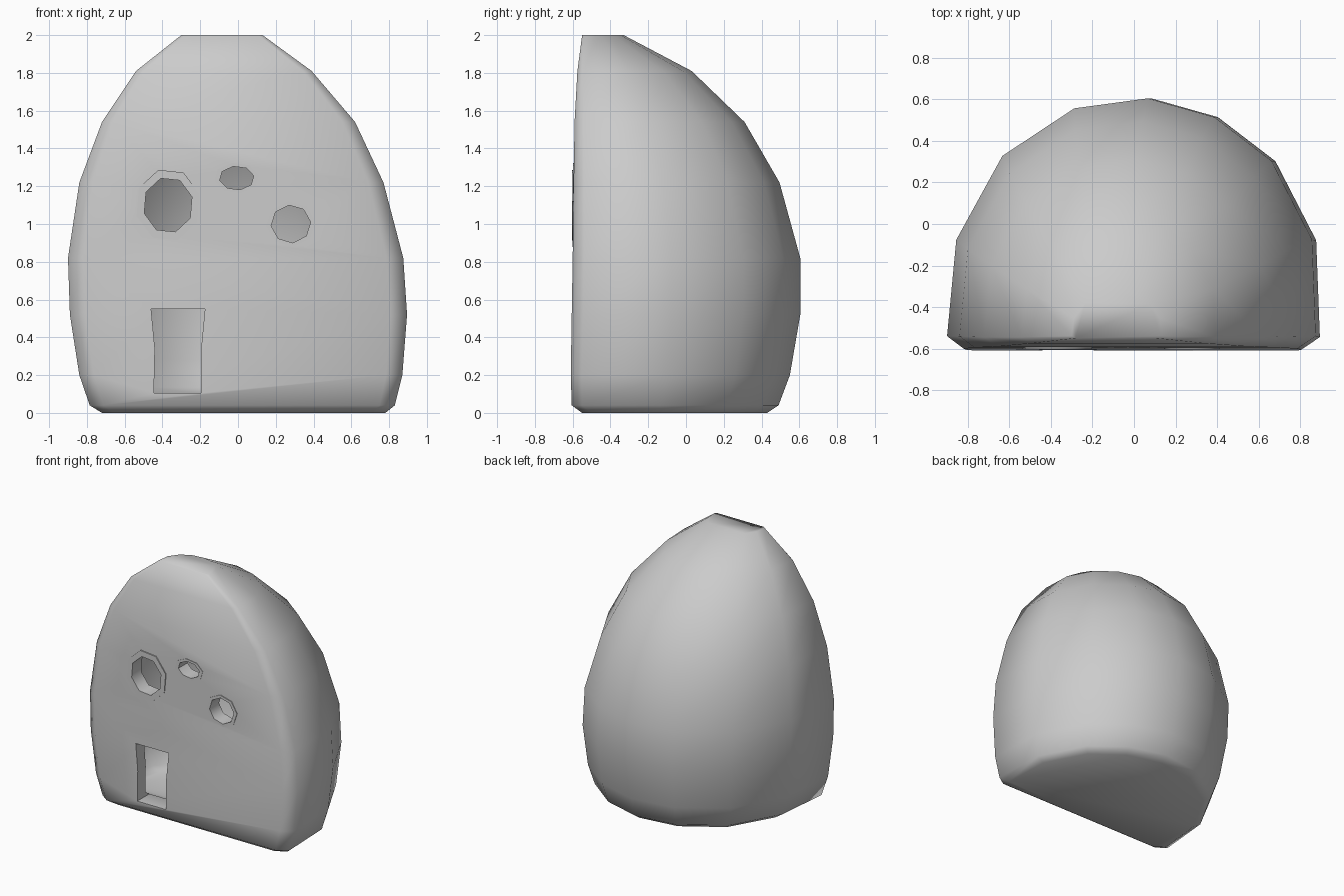
import bpy, bmesh, math

if "Cube" in bpy.data.objects:
    bpy.data.objects.remove(bpy.data.objects["Cube"])

# Plan outline: u across (-1..1), v from front (0) to back (1)
PLAN = [(-0.91, 0), (0.9, 0), (1, 0.05), (0.98, 0.435), (0.76, 0.75), (0.45, 0.925),
        (0.09, 1), (-0.31, 0.96), (-0.7, 0.77), (-0.95, 0.435), (-1, 0.05)]
# Levels: z, left x, right x, front y, back y
LEVELS = [(0.0, -0.72, 0.78, -0.55, 0.43), (0.04, -0.785, 0.83, -0.605, 0.49),
          (0.2, -0.84, 0.87, -0.61, 0.55), (0.52, -0.89, 0.895, -0.605, 0.605),
          (0.82, -0.90, 0.875, -0.60, 0.605), (1.22, -0.84, 0.77, -0.595, 0.495),
          (1.54, -0.72, 0.62, -0.59, 0.31), (1.81, -0.54, 0.39, -0.575, 0.03),
          (2.0, -0.30, 0.13, -0.55, -0.33)]


def finish(bm, name):
    bmesh.ops.recalc_face_normals(bm, faces=bm.faces)
    me = bpy.data.meshes.new(name)
    bm.to_mesh(me)
    bm.free()
    ob = bpy.data.objects.new(name, me)
    bpy.context.collection.objects.link(ob)
    return ob


def loft(name, rings, closed=False):
    """Skin a stack of rings; cap the ends, or join last to first when closed."""
    bm = bmesh.new()
    loops = [[bm.verts.new(p) for p in r] for r in rings]
    n = len(rings[0])
    pairs = list(zip(loops, loops[1:])) + ([(loops[-1], loops[0])] if closed else [])
    for a, b in pairs:
        for i in range(n):
            j = (i + 1) % n
            bm.faces.new((a[i], a[j], b[j], b[i]))
    if not closed:
        bm.faces.new(loops[0])
        bm.faces.new(loops[-1])
    return finish(bm, name)


def dome(name, t=0.0):
    """Half-egg body, inset by t on every side."""
    rings = []
    for z, l, r, f, b in LEVELS:
        z = t + z * (2 - 2 * t) / 2
        k = 1 - t / 0.9
        cx, w = (l + r) / 2, (r - l) / 2 * k
        f2, b2 = f + t, b - t * min(1, (b - f) / 0.9)
        rings.append([(cx + u * w, f2 + v * (b2 - f2), z) for u, v in PLAN])
    return loft(name, rings)


def oval(cx, cz, rx, rz, y, turn):
    return [(cx + rx * math.cos(turn + i * math.pi / 4), y,
             cz + rz * math.sin(turn + i * math.pi / 4)) for i in range(8)]


def cut(target, cutter):
    m = target.modifiers.new("cut", 'BOOLEAN')
    m.operation, m.solver, m.object = 'DIFFERENCE', 'EXACT', cutter
    bpy.context.view_layer.objects.active = target
    bpy.ops.object.modifier_apply(modifier=m.name)
    bpy.data.objects.remove(cutter)


def smooth(ob, angle):
    bpy.ops.object.select_all(action='DESELECT')
    ob.select_set(True)
    bpy.context.view_layer.objects.active = ob
    bpy.ops.object.shade_smooth_by_angle(angle=math.radians(angle))


# Hollow body
body = dome("house_shell")
cut(body, dome("hollow", 0.1))

# Doorway, slightly waisted
door = [(-0.445, 0.105), (-0.195, 0.105), (-0.195, 0.34), (-0.175, 0.55),
        (-0.46, 0.55), (-0.44, 0.34)]
cut(body, loft("doorway", [[(x, y, z) for x, z in door] for y in (-0.8, -0.4)]))

# Round windows with trim: centre, outer radii, inner radii, front y, turn
WINDOWS = [(-0.37, 1.1, 0.175, 0.195, 0.132, 0.148, -0.603, 0.3),
           (-0.007, 1.243, 0.122, 0.082, 0.092, 0.063, -0.597, 0.2),
           (0.28, 1.0, 0.133, 0.122, 0.105, 0.1, -0.602, 0.1)]
for n, (x, z, ro, so, ri, si, y, a) in enumerate(WINDOWS):
    rm, sm = (ro + ri) / 2, (so + si) / 2
    cut(body, loft("bore", [oval(x, z, rm, sm, d, a) for d in (-0.8, -0.4)]))
    back = -0.485
    trim = loft("window_trim_%d" % (n + 1),
                [oval(x, z, ro, so, y, a), oval(x, z, ri, si, y, a),
                 oval(x, z, ri, si, back, a), oval(x, z, ro, so, back, a)], closed=True)
    smooth(trim, 50)

smooth(body, 65)
